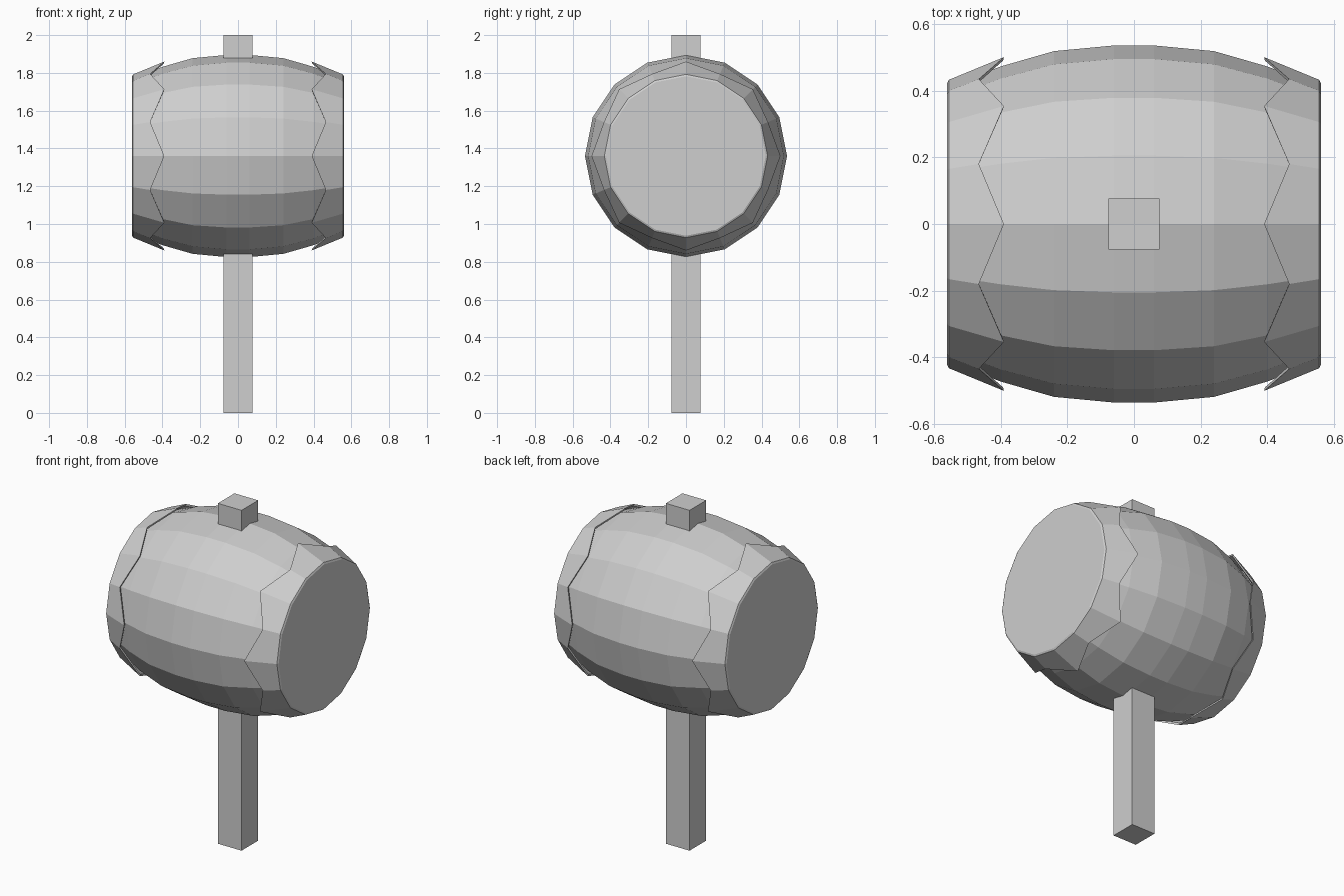
import bpy, bmesh, math

SIDES = 16
HEAD_Z = 1.36

cube = bpy.data.objects.get("Cube")
if cube:
    bpy.data.objects.remove(cube, do_unlink=True)

grey = bpy.data.materials.new("plain grey")
grey.use_nodes = True
grey.diffuse_color = (0.62, 0.62, 0.62, 1)
grey.node_tree.nodes["Principled BSDF"].inputs["Base Color"].default_value = grey.diffuse_color


def finish(bm, name):
    bmesh.ops.recalc_face_normals(bm, faces=bm.faces)
    mesh = bpy.data.meshes.new(name)
    bm.to_mesh(mesh)
    bm.free()
    mesh.materials.append(grey)
    obj = bpy.data.objects.new(name, mesh)
    bpy.context.collection.objects.link(obj)


def lathe(name, profile):
    """Rings around the x axis; each entry gives (x, radius) for even and odd corners."""
    bm = bmesh.new()
    rings = []
    for even, odd in profile:
        ring = []
        for i in range(SIDES):
            x, r = odd if i % 2 else even
            a = math.tau * i / SIDES
            ring.append(bm.verts.new((x, r * math.sin(a), HEAD_Z + r * math.cos(a))))
        rings.append(ring)
    for a, b in zip(rings, rings[1:]):
        for i in range(SIDES):
            j = (i + 1) % SIDES
            bm.faces.new((a[i], a[j], b[j], b[i]))
    bm.faces.new(rings[0])
    bm.faces.new(rings[-1])
    finish(bm, name)


# Bulging barrel of the mallet head
half = [(0.06, 0.535), (0.24, 0.518), (0.4, 0.472), (0.54, 0.415)]
barrel = [(-x, r) for x, r in reversed(half)] + half
lathe("barrel", [(p, p) for p in barrel])

# Toothed end bands, flaring away from the barrel at the tooth tips
for side, name in ((1, "left_end_band"), (-1, "right_end_band")):
    band = [
        ((0.56, 0.422), (0.56, 0.422)),
        ((0.555, 0.432), (0.555, 0.432)),
        ((0.39, 0.5), (0.465, 0.47)),
        ((0.392, 0.49), (0.467, 0.458)),
        ((0.5, 0.436), (0.5, 0.436)),
    ]
    lathe(name, [tuple((side * x, r) for x, r in pair) for pair in band])

# Square handle running right through the head
bm = bmesh.new()
bmesh.ops.create_cube(bm, size=1)
for v in bm.verts:
    v.co.x *= 0.154
    v.co.y *= 0.154
    v.co.z = 2 * (v.co.z + 0.5)
finish(bm, "handle")
